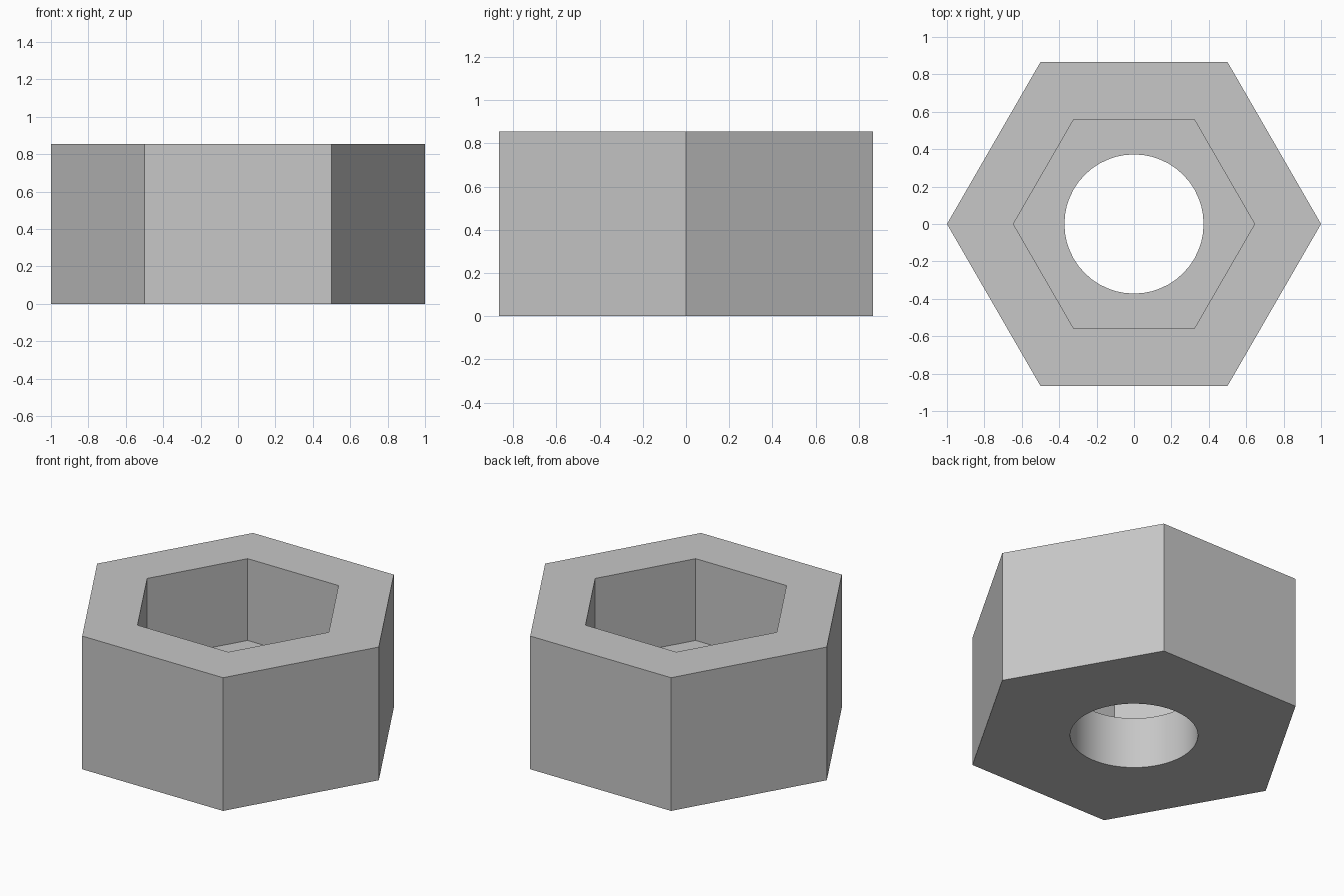
import bpy
import bmesh
from math import cos, sin, pi, radians

HEIGHT = 0.855
FLOOR = 0.33
OUTER, SOCKET, HOLE = 1.0, 0.645, 0.372
SEGMENTS = 48

cube = bpy.data.objects.get("Cube")
if cube:
    bpy.data.objects.remove(cube, do_unlink=True)

# Material
steel = bpy.data.materials.new("light_grey_steel")
steel.use_nodes = True
grey = (0.57, 0.57, 0.57, 1)
steel.diffuse_color = grey
steel.node_tree.nodes["Principled BSDF"].inputs["Base Color"].default_value = grey

bm = bmesh.new()


def ring(sides, radius, z):
    return [bm.verts.new((radius * cos(2 * pi * i / sides),
                          radius * sin(2 * pi * i / sides), z))
            for i in range(sides)]


def bridge(a, b):
    """Join two rings of equal count with quads."""
    n = len(a)
    for i in range(n):
        j = (i + 1) % n
        bm.faces.new((a[i], a[j], b[j], b[i]))


def fan(hexagon, circle):
    """Fill the flat area between a hexagon and a round hole."""
    n = len(circle)
    step = n // 6
    for k in range(6):
        corner, following = hexagon[k], hexagon[(k + 1) % 6]
        start = k * step - step // 2
        for i in range(start, start + step):
            bm.faces.new((corner, circle[(i + 1) % n], circle[i % n]))
        bm.faces.new((corner, following, circle[start + step]))


outer_bottom = ring(6, OUTER, 0)
outer_top = ring(6, OUTER, HEIGHT)
socket_top = ring(6, SOCKET, HEIGHT)
socket_floor = ring(6, SOCKET, FLOOR)
hole_top = ring(SEGMENTS, HOLE, FLOOR)
hole_bottom = ring(SEGMENTS, HOLE, 0)

# Outer walls, top rim, hexagonal socket, socket floor, round bore, underside
bridge(outer_bottom, outer_top)
bridge(outer_top, socket_top)
bridge(socket_top, socket_floor)
fan(socket_floor, hole_top)
bridge(hole_top, hole_bottom)
fan(outer_bottom, hole_bottom)
bmesh.ops.recalc_face_normals(bm, faces=bm.faces[:])

mesh = bpy.data.meshes.new("hex_socket_nut")
bm.to_mesh(mesh)
bm.free()
mesh.materials.append(steel)
nut = bpy.data.objects.new("hex_socket_nut", mesh)
bpy.context.collection.objects.link(nut)

# Smooth the bore while keeping the hexagon edges crisp
bpy.ops.object.select_all(action='DESELECT')
nut.select_set(True)
bpy.context.view_layer.objects.active = nut
bpy.ops.object.shade_smooth_by_angle(angle=radians(30))
